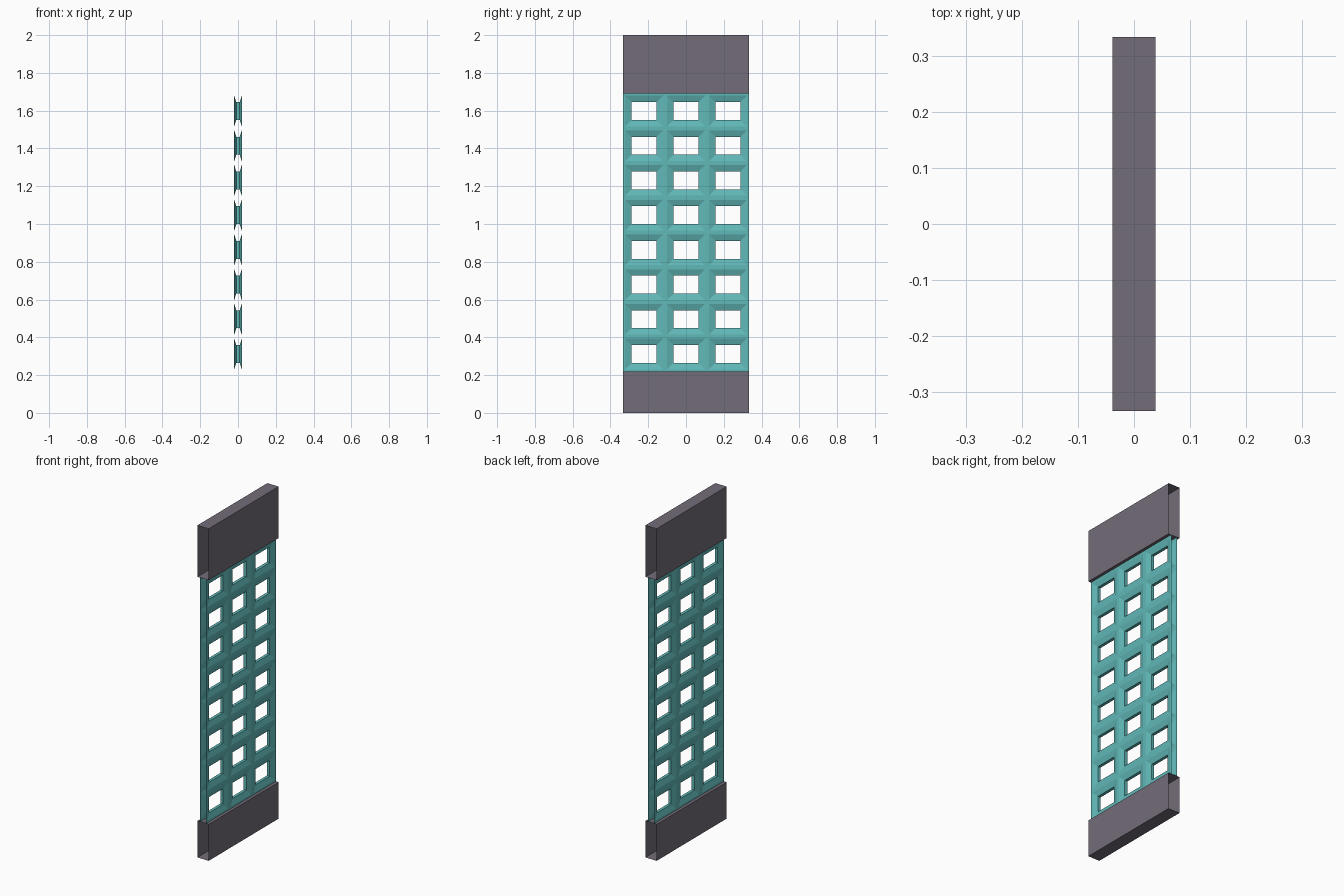
import bpy, bmesh

if "Cube" in bpy.data.objects:
    bpy.data.objects.remove(bpy.data.objects["Cube"])

HALF_Y = 0.333
BASE_TOP, HEAD_BOTTOM, HEIGHT = 0.22, 1.69, 2.0
COLS, ROWS = 3, 8
CELL_Y = 2 * HALF_Y / COLS
CELL_Z = (HEAD_BOTTOM - BASE_TOP) / ROWS


def material(name, color):
    mat = bpy.data.materials.new(name)
    mat.diffuse_color = (*color, 1)
    mat.use_nodes = True
    mat.node_tree.nodes["Principled BSDF"].inputs["Base Color"].default_value = mat.diffuse_color
    return mat


def finish(name, bm, mat):
    bmesh.ops.recalc_face_normals(bm, faces=bm.faces)
    mesh = bpy.data.meshes.new(name)
    bm.to_mesh(mesh)
    bm.free()
    mesh.materials.append(mat)
    obj = bpy.data.objects.new(name, mesh)
    bpy.context.collection.objects.link(obj)
    return obj


def open_box(name, z0, z1, mat):
    # Rectangular sleeve, open at both y ends
    bm = bmesh.new()
    sleeve = [(-0.038, z0), (0.038, z0), (0.038, z1), (-0.038, z1)]
    ends = [[bm.verts.new((x, y, z)) for x, z in sleeve] for y in (-HALF_Y, HALF_Y)]
    for i in range(4):
        j = (i + 1) % 4
        bm.faces.new((ends[0][i], ends[0][j], ends[1][j], ends[1][i]))
    return finish(name, bm, mat)


def lattice(mat):
    # One window cell: flat rim, bevel, straight tunnel, bevel, flat rim
    rings = [(0.02, CELL_Y / 2, CELL_Z / 2), (0.02, 0.100, 0.081), (0.009, 0.066, 0.0475)]
    rings += [(-x, y, z) for x, y, z in reversed(rings)]
    cy, cz = -HALF_Y + CELL_Y / 2, BASE_TOP + CELL_Z / 2
    bm = bmesh.new()
    loops = [[bm.verts.new((x, cy + sy * hy, cz + sz * hz))
              for sy, sz in ((-1, -1), (1, -1), (1, 1), (-1, 1))]
             for x, hy, hz in rings]
    for a, b in zip(loops, loops[1:]):
        for i in range(4):
            j = (i + 1) % 4
            bm.faces.new((a[i], a[j], b[j], b[i]))
    obj = finish("window_lattice", bm, mat)
    # Outer rim should face away from the hollow inside
    if obj.data.polygons[0].normal.x < 0:
        obj.data.flip_normals()
    # Repeat the cell across and up
    for count, offset in ((COLS, (0, CELL_Y, 0)), (ROWS, (0, 0, CELL_Z))):
        arr = obj.modifiers.new("repeat", 'ARRAY')
        arr.count = count
        arr.use_relative_offset = False
        arr.use_constant_offset = True
        arr.constant_offset_displace = offset
        arr.use_merge_vertices = True
        arr.merge_threshold = 0.0005
    return obj


grey = material("dark_grey", (0.17, 0.15, 0.19))
teal = material("teal", (0.12, 0.48, 0.48))

open_box("base_beam", 0, BASE_TOP, grey)
open_box("head_beam", HEAD_BOTTOM, HEIGHT, grey)
lattice(teal)
